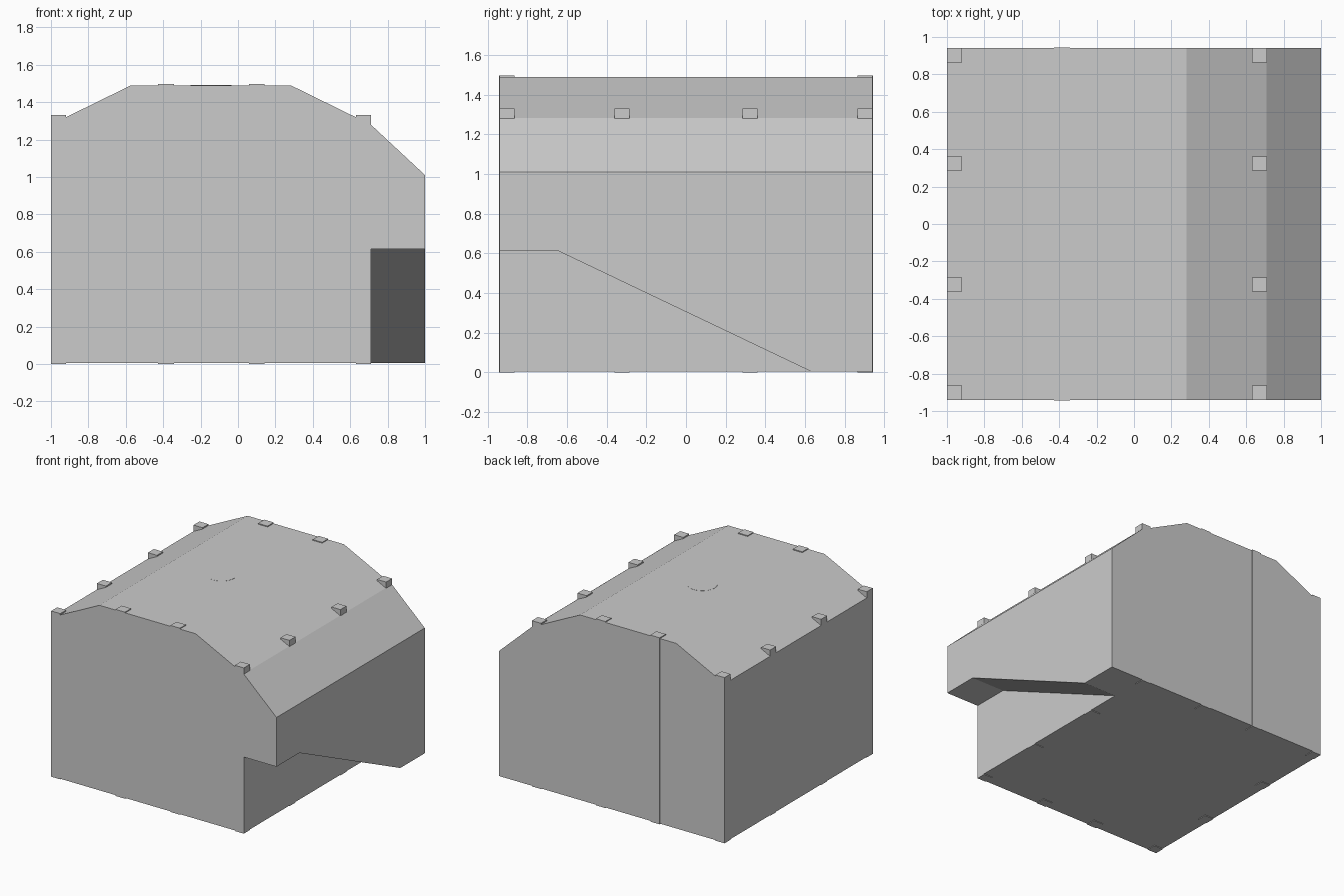
import bpy, bmesh

if "Cube" in bpy.data.objects:
    bpy.data.objects.remove(bpy.data.objects["Cube"])

D = 0.94          # half depth of the building
CX = -0.145       # centre line of the main hall


def loft(name, loop_a, loop_b):
    """Closed solid between two matching outlines."""
    bm = bmesh.new()
    a = [bm.verts.new(p) for p in loop_a]
    b = [bm.verts.new(p) for p in loop_b]
    bm.faces.new(a)
    bm.faces.new(b[::-1])
    n = len(a)
    for i in range(n):
        j = (i + 1) % n
        bm.faces.new((a[i], b[i], b[j], a[j]))
    bmesh.ops.recalc_face_normals(bm, faces=bm.faces)
    me = bpy.data.meshes.new(name)
    bm.to_mesh(me)
    bm.free()
    ob = bpy.data.objects.new(name, me)
    bpy.context.collection.objects.link(ob)
    return ob


def box(name, x0, x1, y0, y1, z0, z1):
    ring = [(x0, y0), (x1, y0), (x1, y1), (x0, y1)]
    return loft(name, [(x, y, z0) for x, y in ring], [(x, y, z1) for x, y in ring])


# Main hall with a flat-topped pitched roof
half = [(0.855, 0.005), (0.855, 1.28), (0.427, 1.49)]
profile = [(CX + x, z) for x, z in half] + [(CX - x, z) for x, z in reversed(half)]
loft("main_hall", [(x, -D, z) for x, z in profile], [(x, D, z) for x, z in profile])

# Side stair enclosure with a sloping roof and stepped underside
under = [(D, 0.005), (0.63, 0.005), (-0.65, 0.615), (-D, 0.615)]
loft("stair_enclosure",
     [(0.708, y, z) for y, z in [(-D, 1.282), (D, 1.282)] + under],
     [(1.0, y, z) for y, z in [(-D, 1.01), (D, 1.01)] + under])

# Posts along both long walls, with ends showing above the eaves
for side, x0 in (("left", -1.0), ("right", 0.63)):
    for i, y in enumerate((-0.902, -0.323, 0.323, 0.902)):
        box(f"{side}_post_{i}", x0, x0 + 0.08, y - 0.038, y + 0.038, 0, 1.33)

# Gable posts at front and back
for end, s in (("front", -1), ("back", 1)):
    for i, (x, out) in enumerate(((-0.385, 0.003), (0.1, 0))):
        y0, y1 = sorted((s * 0.865, s * (D + out)))
        box(f"{end}_gable_post_{i}", x - 0.042, x + 0.042, y0, y1, 0, 1.497)

# Central column reaching the roof
bpy.ops.mesh.primitive_cylinder_add(vertices=32, radius=0.11, depth=1.481,
                                    location=(CX, 0, 0.7505))
bpy.context.object.name = "central_column"
